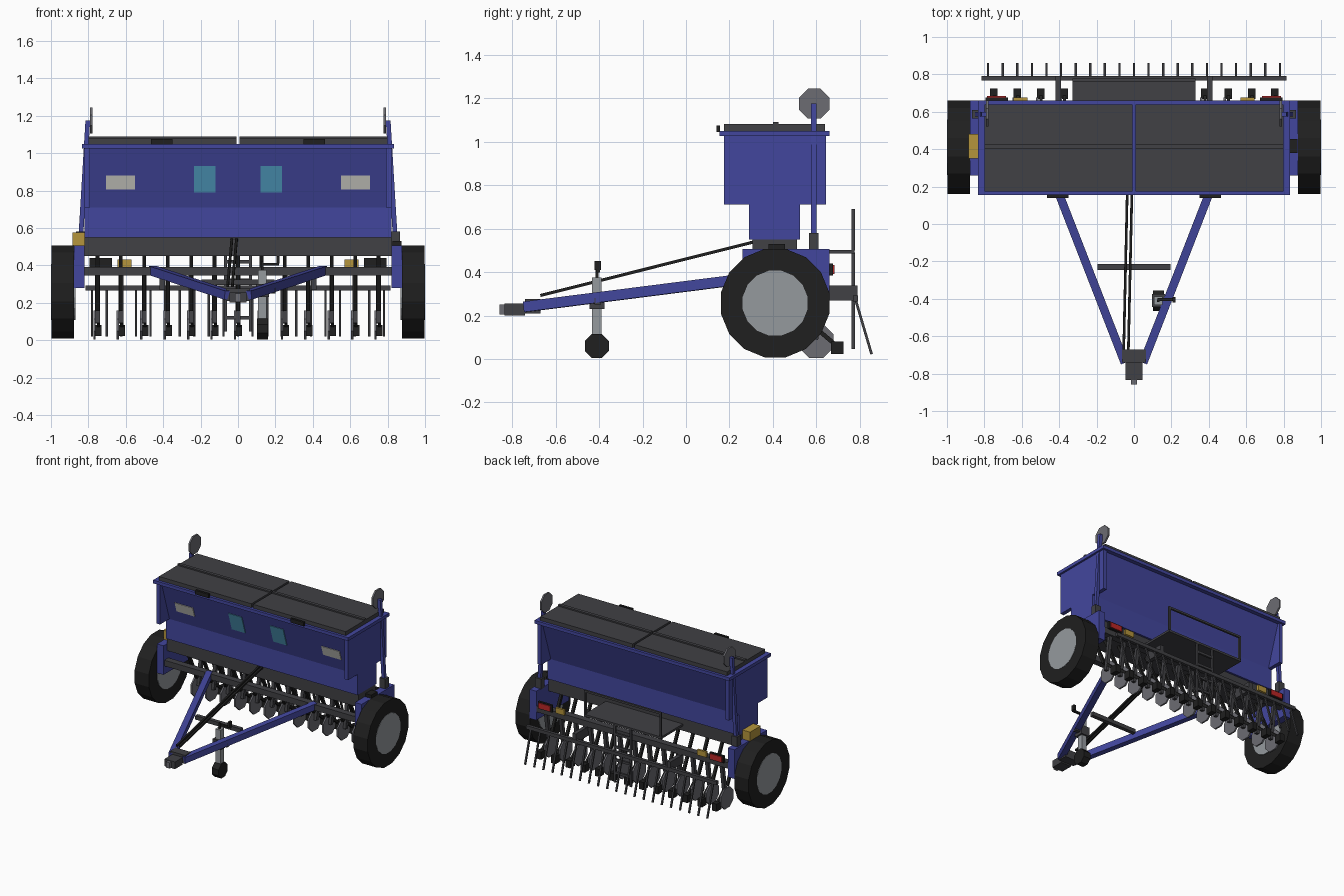
import bpy, bmesh, math
from mathutils import Vector

cube = bpy.data.objects.get("Cube")
if cube:
    bpy.data.objects.remove(cube, do_unlink=True)


def material(name, r, g, b):
    m = bpy.data.materials.new(name)
    m.use_nodes = True
    m.diffuse_color = (r, g, b, 1)
    m.node_tree.nodes["Principled BSDF"].inputs["Base Color"].default_value = (r, g, b, 1)
    return m


BLUE = material("blue paint", 0.055, 0.062, 0.34)
DARK = material("dark grey steel", 0.052, 0.052, 0.058)
BLACK = material("black rubber", 0.014, 0.014, 0.014)
STEEL = material("worn steel", 0.15, 0.15, 0.17)
RIM = material("light grey metal", 0.3, 0.32, 0.34)
WHITE = material("off white", 0.6, 0.6, 0.56)
AMBER = material("amber", 0.46, 0.3, 0.045)
TEAL = material("teal window", 0.08, 0.33, 0.52)
RED = material("red lamp", 0.5, 0.02, 0.02)


def finish(name, bm, mat):
    bmesh.ops.recalc_face_normals(bm, faces=bm.faces)
    me = bpy.data.meshes.new(name)
    bm.to_mesh(me)
    bm.free()
    me.materials.append(mat)
    ob = bpy.data.objects.new(name, me)
    bpy.context.collection.objects.link(ob)
    return ob


def box(name, mat, x, y, z):
    """Box given as (min, max) on each axis."""
    bm = bmesh.new()
    bmesh.ops.create_cube(bm, size=1)
    for v in bm.verts:
        v.co = [(a + b) / 2 + c * (b - a) for c, (a, b) in zip(v.co, (x, y, z))]
    return finish(name, bm, mat)


def beam(name, mat, p, q, w, h):
    """Square bar from p to q, w wide and h high."""
    p, q = Vector(p), Vector(q)
    d = (q - p).normalized()
    ref = Vector((0, 0, 1)) if abs(d.z) < 0.9 else Vector((0, 1, 0))
    s = d.cross(ref).normalized()
    u = s.cross(d)
    bm = bmesh.new()
    ends = [[bm.verts.new(c + s * i * w / 2 + u * j * h / 2)
             for i, j in ((-1, -1), (1, -1), (1, 1), (-1, 1))] for c in (p, q)]
    for ring in ends:
        bm.faces.new(ring)
    for i in range(4):
        k = (i + 1) % 4
        bm.faces.new((ends[0][i], ends[0][k], ends[1][k], ends[1][i]))
    return finish(name, bm, mat)


def prism(name, mat, x, outline):
    """Side outline of (y, z) points extruded along x."""
    bm = bmesh.new()
    face = bm.faces.new([bm.verts.new((x[0], y, z)) for y, z in outline])
    out = bmesh.ops.extrude_face_region(bm, geom=[face])["geom"]
    bmesh.ops.translate(bm, vec=(x[1] - x[0], 0, 0),
                        verts=[e for e in out if isinstance(e, bmesh.types.BMVert)])
    return finish(name, bm, mat)


def disc(name, mat, x, y, z, r, n):
    """Polygonal disc with its axis along x and a flat on top."""
    pts = [(y + r * math.cos((i + .5) * math.tau / n), z + r * math.sin((i + .5) * math.tau / n))
           for i in range(n)]
    return prism(name, mat, x, pts)


def sided(s, a, b):
    return tuple(sorted((s * a, s * b)))


# Hopper: tapered bin, narrow base, end plates, rim
prism("hopper_bin", BLUE, (-.80, .80),
      [(.19, 1.03), (.63, 1.03), (.525, .71), (.29, .71)])
box("hopper_base", BLUE, (-.82, .82), (.29, .525), (.55, .71))
box("hopper_rim", BLUE, (-.835, .835), (.155, .66), (1.025, 1.05))
box("metering_box", DARK, (-.82, .82), (.305, .51), (.45, .55))
for s in (-1, 1):
    box("hopper_end_plate", BLUE, sided(s, .79, .82), (.175, .645), (.71, 1.03))
    box("lid", DARK, sided(s, .008, .80), (.175, .64), (1.05, 1.08))
    box("lid_rib", DARK, sided(s, .008, .80), (.40, .425), (1.08, 1.09))
    box("lid_latch", BLACK, sided(s, .35, .465), (.14, .157), (1.045, 1.075))


# Plates lying on the sloping front of the bin
def front_plate(name, mat, x, z0, z1):
    def y(z):
        return .29 - .1 * (z - .71) / .32
    prism(name, mat, x, [(y(z0), z0), (y(z1), z1), (y(z1) - .006, z1), (y(z0) - .006, z0)])


for s in (-1, 1):
    front_plate("level_window", TEAL, sided(s, .12, .235), .79, .93)
    front_plate("marker_plate", WHITE, sided(s, .55, .705), .805, .88)

# Chassis
box("front_toolbar", DARK, (-.82, .82), (.27, .32), (.345, .39))
box("rear_toolbar", DARK, (-.82, .82), (.61, .66), (.345, .39))
for s in (-1, 1):
    box("side_frame", BLUE, sided(s, .82, .876), (.26, .66), (.28, .505))
    disc("tyre", BLACK, sided(s, .876, .998), .41, .257, .254, 16)
    disc("wheel_rim", RIM, sided(s, .87, 1.0), .41, .257, .152, 16)
    # Folded row marker
    box("marker_base", DARK, sided(s, .815, .865), (.565, .61), (.50, .58))
    beam("marker_arm", BLUE, (s * .84, .587, .56), (s * .803, .587, 1.175), .025, .025)
    disc("marker_disc", STEEL, sided(s, .777, .79), .59, 1.175, .075, 8)
    # Rear lamps
    box("lamp_housing", BLACK, sided(s, .675, .795), (.66, .677), (.385, .44))
    box("red_lamp", RED, sided(s, .685, .785), (.677, .684), (.392, .433))
    box("amber_lamp", AMBER, sided(s, .57, .645), (.66, .677), (.39, .432))
box("amber_drive_cover", AMBER, (-.885, -.82), (.35, .48), (.505, .575))
box("drive_box", BLACK, (.825, .875), (.38, .455), (.50, .53))

# Drawbar, hitch and hoses
for s in (-1, 1):
    beam("drawbar", BLUE, (s * .455, .30, .372), (s * .05, -.74, .24), .045, .048)
box("hitch_block", DARK, (-.065, .065), (-.74, -.67), (.21, .275))
box("hitch_tongue", DARK, (-.045, .045), (-.835, -.74), (.20, .255))
box("hitch_tip", STEEL, (-.016, .016), (-.858, -.835), (.205, .25))
box("drawbar_crossbar", DARK, (-.195, .195), (-.245, -.215), (.295, .325))
for x in (-.055, -.03):
    beam("hose", BLACK, (x, -.67, .292), (x + .022, .31, .538), .014, .014)

# Parking jack
box("jack_post", RIM, (.108, .152), (-.432, -.388), (.10, .375))
box("jack_bracket", DARK, (.095, .165), (-.445, -.375), (.23, .30))
box("jack_mount", DARK, (.12, .20), (-.42, -.39), (.25, .28))
disc("jack_wheel", BLACK, (.102, .16), -.41, .06, .06, 8)
box("jack_stem", BLACK, (.123, .137), (-.417, -.403), (.375, .42))
box("jack_crank", BLACK, (.125, .22), (-.412, -.396), (.398, .412))
box("jack_grip", BLACK, (.205, .222), (-.42, -.39), (.41, .45))

# Row of disc openers
for i in range(13):
    x = (i - 6) * .1253
    beam("seed_tube", BLACK, (x, .43, .46), (x, .57, .16), .02, .02)
    beam("opener_arm", DARK, (x, .635, .36), (x, .595, .09), .026, .026)
    disc("opener_disc", STEEL, (x - .022, x - .010), .60, .082, .084, 8)
    beam("press_arm", BLACK, (x + .005, .60, .14), (x + .005, .70, .055), .016, .02)
    box("press_wheel", BLACK, (x - .018, x + .022), (.668, .725), (.022, .08))

# Harrow
box("harrow_bar", DARK, (-.815, .815), (.768, .792), (.265, .292))
for s in (-1, 1):
    box("harrow_arm", DARK, sided(s, .39, .42), (.64, .79), (.268, .338))
    box("harrow_hanger", DARK, sided(s, .39, .42), (.63, .66), (.268, .36))
for i in range(21):
    x = (i - 10) * .078
    beam("harrow_tine", DARK, (x, .775, .29), (x, .854, .022), .012, .012)

# Rear step, guard rail and ladder
box("step_board", DARK, (-.33, .33), (.51, .775), (.485, .502))
box("guard_rail", DARK, (-.33, .33), (.762, .777), (.675, .69))
for s in (-1, 1):
    box("guard_post", DARK, sided(s, .315, .33), (.762, .777), (.50, .69))
    box("ladder_rail", DARK, sided(s, .06, .075), (.762, .777), (.045, .49))
for z in (.12, .22, .32, .42):
    box("ladder_rung", DARK, (-.065, .065), (.762, .777), (z - .009, z + .009))
